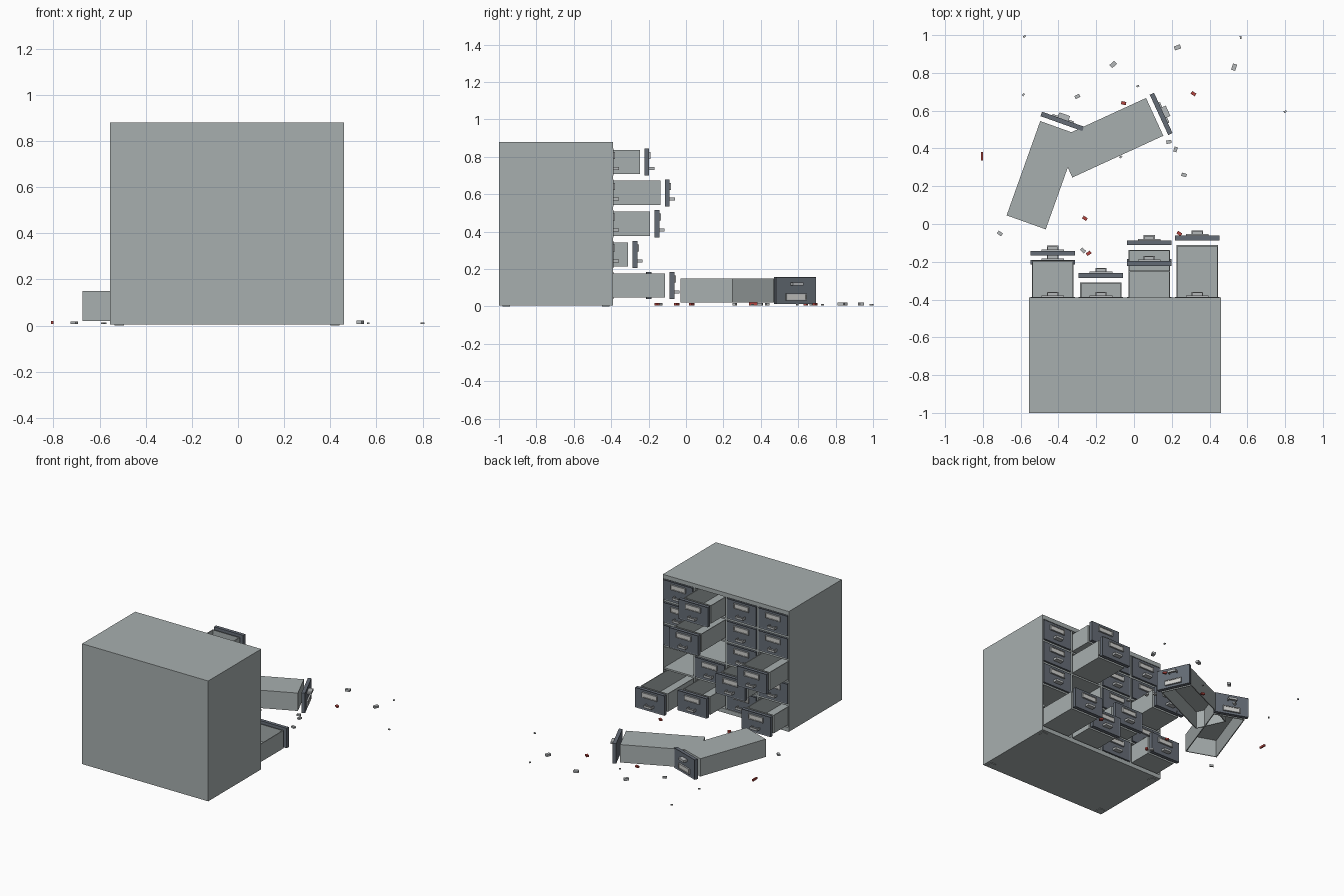
import bpy, bmesh, math, random
from mathutils import Matrix, Vector

cube = bpy.data.objects.get("Cube")
if cube:
    bpy.data.objects.remove(cube)
random.seed(4)


def material(name, rgb):
    m = bpy.data.materials.new(name)
    m.use_nodes = True
    m.diffuse_color = (*rgb, 1)
    m.node_tree.nodes["Principled BSDF"].inputs["Base Color"].default_value = (*rgb, 1)
    return m


STEEL = material("grey_steel", (0.39, 0.43, 0.43))
FRONT = material("dark_slate", (0.13, 0.15, 0.18))
PULL = material("pale_metal", (0.46, 0.48, 0.49))
PAPER = material("label_paper", (0.62, 0.62, 0.60))
RED = material("red_plastic", (0.45, 0.06, 0.05))


def add_box(bm, lo, hi):
    """Add a box between two corners and return its faces."""
    lo, hi = Vector(lo), Vector(hi)
    mat = Matrix.Translation((lo + hi) / 2) @ Matrix.Diagonal((*(hi - lo), 1))
    verts = bmesh.ops.create_cube(bm, size=1, matrix=mat)["verts"]
    return list({f for v in verts for f in v.link_faces})


def mesh_of(name, bm, mat):
    me = bpy.data.meshes.new(name)
    bm.to_mesh(me)
    bm.free()
    me.materials.append(mat)
    return me


def boxes(name, mat, *pairs):
    bm = bmesh.new()
    for lo, hi in pairs:
        add_box(bm, lo, hi)
    return mesh_of(name, bm, mat)


def place(name, mesh, matrix=Matrix()):
    ob = bpy.data.objects.new(name, mesh)
    ob.matrix_world = matrix
    bpy.context.collection.objects.link(ob)
    return ob


# Cabinet layout
X0, X1, BACK, MOUTH, Z0, Z1 = -0.555, 0.46, -1.0, -0.39, 0.004, 0.88
COLS = [-0.43 + 0.255 * i for i in range(4)]
ROWS = [0.112 + 0.165 * i for i in range(5)]
T = 0.006

# Outer case: sides, top, bottom and back
place("cabinet_case", boxes(
    "cabinet_case", STEEL,
    ((X0, BACK, Z0), (X0 + T, MOUTH, Z1)),
    ((X1 - T, BACK, Z0), (X1, MOUTH, Z1)),
    ((X0 + T, BACK, 0.85), (X1 - T, MOUTH, Z1)),
    ((X0 + T, BACK, Z0), (X1 - T, MOUTH, 0.034)),
    ((X0 + T, BACK, 0.034), (X1 - T, BACK + 0.015, 0.85))))

# Dividers and shelves between the drawers
uprights = [((x + 0.1215, BACK + 0.015, 0.034), (x + 0.1335, MOUTH - 0.003, 0.85))
            for x in COLS[:-1]]
shelves = [((X0 + T, BACK + 0.015, z + 0.0765), (X1 - T, MOUTH - 0.005, z + 0.0885))
           for z in ROWS[:-1]]
place("cabinet_dividers", boxes("cabinet_dividers", STEEL, *uprights, *shelves))

# Drawer tray: open box behind the front panel
W, H, L, G, S = 0.11, 0.065, 0.53, 0.05, 0.006
tray = boxes(
    "drawer_tray", STEEL,
    ((-W, -G - L, -H), (W, -G, -H + S)),
    ((-W, -G - L, -H + S), (-W + S, -G, H)),
    ((W - S, -G - L, -H + S), (W, -G, H)),
    ((-W + S, -G - L, -H + S), (W - S, -G - L + S, H)),
    ((-W + S, -G - S, -H + S), (W - S, -G, H)))

# Drawer front with a shallow recessed face
bm = bmesh.new()
faces = add_box(bm, (-0.1175, -0.025, -0.0725), (0.1175, 0, 0.0725))
outer = [f for f in faces if f.calc_center_median().y > -0.001]
bmesh.ops.inset_region(bm, faces=outer, thickness=0.008, depth=-0.003)
panel = mesh_of("drawer_front", bm, FRONT)

# Label holder, its paper, and the pull
holder = boxes("label_holder", PULL,
               ((-0.06, -0.004, 0.016), (0.06, 0.008, 0.022)),
               ((-0.06, -0.004, 0.048), (0.06, 0.008, 0.054)),
               ((-0.06, -0.004, 0.022), (-0.054, 0.008, 0.048)),
               ((0.054, -0.004, 0.022), (0.06, 0.008, 0.048)))
paper = boxes("label_paper", PAPER, ((-0.054, -0.004, 0.022), (0.054, 0.004, 0.048)))
pull = boxes("drawer_pull", PULL,
             ((-0.03, -0.004, -0.042), (0.03, 0.028, -0.036)),
             ((-0.03, 0.022, -0.036), (0.03, 0.028, -0.026)),
             ((-0.03, -0.004, -0.036), (-0.024, 0.022, -0.026)),
             ((0.024, -0.004, -0.036), (0.03, 0.022, -0.026)))


def drawer(tag, matrix):
    for mesh in (tray, panel, holder, paper, pull):
        place(f"{mesh.name}_{tag}", mesh, matrix)


# Drawers in the cabinet: (column, row) -> y of the open front
open_front = {(2, 4): -0.197, (2, 3): -0.087, (0, 2): -0.143, (1, 1): -0.26,
              (3, 0): -0.062, (0, 0): -0.19, (2, 0): -0.185}
missing = {(2, 2), (3, 1)}
for c, x in enumerate(COLS):
    for r, z in enumerate(ROWS):
        if (c, r) not in missing:
            y = open_front.get((c, r), MOUTH + 0.003)
            drawer(f"column{c + 1}_row{r + 1}", Matrix.Translation((x, y, z)))

# Two drawers lying upside down on the floor
for tag, x, y, dx, dy in (("fallen_a", -0.376, 0.555, 0.336, 0.942),
                          ("fallen_b", 0.155, 0.588, 0.909, 0.417)):
    turn = Matrix.Rotation(math.atan2(-dx, dy), 4, "Z") @ Matrix.Rotation(math.pi, 4, "Y")
    drawer(tag, Matrix.Translation((x, y, 0.085)) @ turn)

# Scattered debris
chip = {m.name: boxes("chip", m, ((-0.5, -0.5, 0), (0.5, 0.5, 1))) for m in (PULL, RED)}


def scatter(name, mat, size, spots):
    for i, (x, y) in enumerate(spots):
        turn = Matrix.Rotation(random.uniform(0, math.pi), 4, "Z")
        scale = Matrix.Diagonal((size, size * 0.65, size * 0.45, 1))
        place(f"{name}_{i + 1}", chip[mat.name],
              Matrix.Translation((x, y, 0.006)) @ turn @ scale)


scatter("large_chip", PULL, 0.034, [(-0.11, 0.845), (0.23, 0.935), (0.53, 0.83)])
scatter("chip", PULL, 0.027, [(-0.3, 0.675), (0.185, 0.435), (0.22, 0.395),
                              (0.265, 0.26), (-0.71, -0.05), (-0.27, -0.14)])
scatter("small_chip", PULL, 0.015, [(-0.58, 0.993), (0.565, 0.988), (-0.585, 0.685),
                                    (0.02, 0.73), (0.8, 0.595), (-0.07, 0.355)])
scatter("red_chip", RED, 0.026, [(-0.055, 0.64), (0.315, 0.69), (-0.26, 0.03),
                                 (0.24, -0.05), (-0.24, -0.155)])
place("red_stick", boxes("red_stick", RED,
                         ((-0.81, 0.337, 0.006), (-0.8, 0.382, 0.02))))
# Small feet bring the cabinet down to the floor
place("cabinet_feet", boxes("cabinet_feet", STEEL, *[
    ((x - 0.02, y - 0.02, 0), (x + 0.02, y + 0.02, Z0))
    for x in (X0 + 0.04, X1 - 0.04) for y in (BACK + 0.04, MOUTH - 0.04)]))
